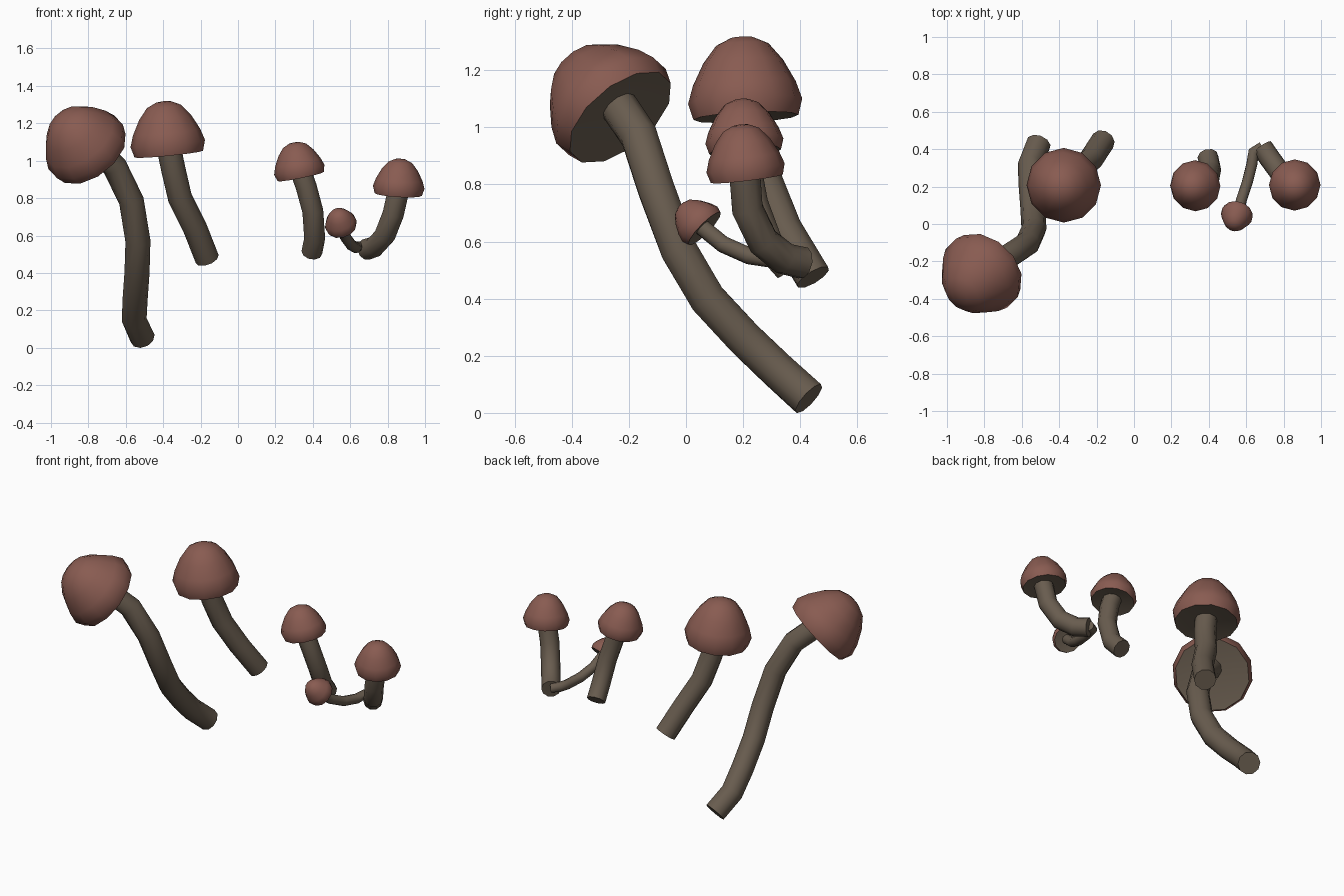
import bpy, bmesh, math
from mathutils import Vector

if "Cube" in bpy.data.objects:
    bpy.data.objects.remove(bpy.data.objects["Cube"])


def material(name, rgb):
    m = bpy.data.materials.new(name)
    m.diffuse_color = (*rgb, 1)
    m.use_nodes = True
    m.node_tree.nodes["Principled BSDF"].inputs["Base Color"].default_value = m.diffuse_color
    return m


CAP = material("cap red brown", (0.250, 0.106, 0.083))
STEM = material("stem grey brown", (0.140, 0.108, 0.078))


def finish(bm, name, mats, angle):
    bmesh.ops.recalc_face_normals(bm, faces=bm.faces)
    me = bpy.data.meshes.new(name)
    bm.to_mesh(me)
    bm.free()
    for m in mats:
        me.materials.append(m)
    ob = bpy.data.objects.new(name, me)
    bpy.context.collection.objects.link(ob)
    bpy.ops.object.select_all(action='DESELECT')
    ob.select_set(True)
    bpy.context.view_layer.objects.active = ob
    bpy.ops.object.shade_smooth_by_angle(angle=math.radians(angle))


def ring(bm, centre, axis, radius, sides):
    q = Vector((0, 0, 1)).rotation_difference(axis)
    return [bm.verts.new(centre + q @ Vector((radius * math.cos(2 * math.pi * i / sides),
                                              radius * math.sin(2 * math.pi * i / sides), 0)))
            for i in range(sides)]


def bridge(bm, a, b):
    n = len(a)
    return [bm.faces.new((a[i], a[(i + 1) % n], b[(i + 1) % n], b[i])) for i in range(n)]


def stem(name, path, radius, sides=10):
    bm = bmesh.new()
    pts = [Vector(p) for p in path]
    rings = []
    for i, p in enumerate(pts):
        tangent = pts[min(i + 1, len(pts) - 1)] - pts[max(i - 1, 0)]
        rings.append(ring(bm, p, tangent.normalized(), radius, sides))
    for a, b in zip(rings, rings[1:]):
        bridge(bm, a, b)
    bm.faces.new(rings[0])
    finish(bm, name, [STEM], 50)


# cap outline from the lip up: radius, height
PROFILE = [(0.92, 0), (1, 0.2), (0.9, 0.42), (0.7, 0.69), (0.46, 0.9), (0.2, 0.985)]


def cap(name, centre, axis, radius, height, sides=12):
    bm = bmesh.new()
    c, ax = Vector(centre), Vector(axis).normalized()
    rings = [ring(bm, c + ax * h * height, ax, r * radius, sides) for r, h in PROFILE]
    for a, b in zip(rings, rings[1:]):
        bridge(bm, a, b)
    top = bm.verts.new(c + ax * height)
    under = bm.verts.new(c + ax * height * 0.1)
    for i in range(sides):
        j = (i + 1) % sides
        bm.faces.new((rings[-1][i], rings[-1][j], top))
        # shallow gill underside in the stem colour
        bm.faces.new((rings[0][j], rings[0][i], under)).material_index = 1
    finish(bm, name, [CAP, STEM], 50)


# tall leaning mushroom
stem("tall_stem", [(-.51, .43, .05), (-.555, .32, .15), (-.55, .205, .26), (-.54, .075, .40),
                   (-.535, -.025, .57), (-.57, -.105, .785), (-.66, -.165, .97),
                   (-.78, -.24, 1.08)], .067)
cap("tall_cap", (-.785, -.23, 1.035), (-.5, -.55, .66), .235, .295)

# second large mushroom
stem("large_stem", [(-.165, .445, .475), (-.23, .345, .64), (-.31, .28, .80),
                    (-.345, .23, .95), (-.37, .21, 1.07)], .065)
cap("large_cap", (-.37, .21, 1.035), (-.1, -.05, 1), .2, .285)

# middle mushroom
stem("middle_stem", [(.395, .36, .51), (.41, .29, .585), (.40, .235, .73),
                     (.365, .21, .86), (.335, .205, .945)], .056)
cap("middle_cap", (.335, .207, .915), (-.2, -.07, 1), .137, .187)

# right mushroom
stem("right_stem", [(.685, .41, .525), (.73, .345, .54), (.785, .27, .6),
                    (.83, .215, .715), (.86, .205, .85)], .057)
cap("right_cap", (.857, .213, .82), (.06, -.12, 1), .138, .192)

# smallest mushroom, sprouting from the right stem's base
stem("small_stem", [(.685, .41, .535), (.64, .385, .54), (.63, .32, .535), (.605, .22, .55),
                    (.575, .13, .59), (.552, .05, .655)], .03)
cap("small_cap", (.555, .065, .645), (-.22, -.7, .68), .087, .12)
